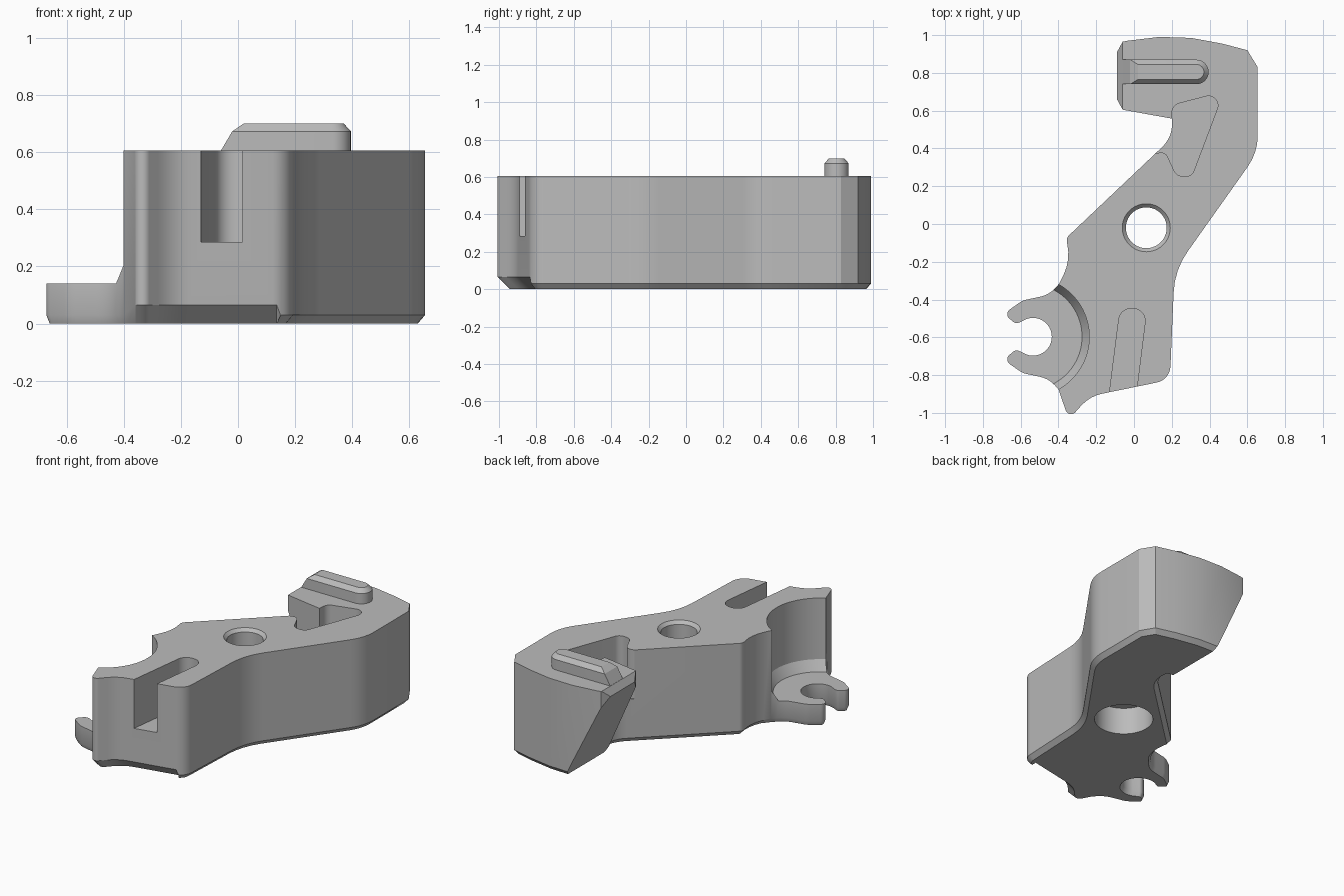
import bpy, bmesh, math
from mathutils import Vector

if "Cube" in bpy.data.objects:
    bpy.data.objects.remove(bpy.data.objects["Cube"])

TOP = 0.605
grey = bpy.data.materials.new("plain grey")
grey.diffuse_color = (0.5, 0.5, 0.5, 1)
grey.use_nodes = True
grey.node_tree.nodes["Principled BSDF"].inputs["Base Color"].default_value = grey.diffuse_color


def rounded(corners):
    """Turn (x, y, radius) corners into a filleted outline."""
    out, n = [], len(corners)
    for i, (x, y, r) in enumerate(corners):
        p = Vector((x, y))
        if r == 0:
            out.append(p)
            continue
        a = Vector(corners[i - 1][:2]) - p
        b = Vector(corners[(i + 1) % n][:2]) - p
        half = a.angle(b) / 2
        r = min(r, 0.9 * min(a.length, b.length) * math.tan(half))
        a.normalize()
        b.normalize()
        c = p + (a + b).normalized() * (r / math.sin(half))
        t = r / math.tan(half)
        va, vb = p + a * t - c, p + b * t - c
        turn = va.angle(vb)
        steps = max(3, round(math.degrees(turn) / 9))
        for k in range(steps + 1):
            f = k / steps
            out.append(c + (va * math.sin((1 - f) * turn) + vb * math.sin(f * turn)) / math.sin(turn))
    return out


def loft(name, rings):
    """Join closed rings of equal length and cap both ends."""
    bm = bmesh.new()
    vs = [[bm.verts.new(p) for p in ring] for ring in rings]
    n = len(rings[0])
    for lo, hi in zip(vs, vs[1:]):
        for i in range(n):
            j = (i + 1) % n
            bm.faces.new((lo[i], lo[j], hi[j], hi[i]))
    bm.faces.new(vs[0][::-1])
    bm.faces.new(vs[-1])
    bmesh.ops.recalc_face_normals(bm, faces=bm.faces)
    if bm.calc_volume(signed=True) < 0:
        bmesh.ops.reverse_faces(bm, faces=bm.faces)
    me = bpy.data.meshes.new(name)
    bm.to_mesh(me)
    bm.free()
    ob = bpy.data.objects.new(name, me)
    bpy.context.collection.objects.link(ob)
    me.materials.append(grey)
    return ob


def prism(name, pts, z0, z1):
    return loft(name, [[(p[0], p[1], z) for p in pts] for z in (z0, z1)])


def lathe(name, x, y, profile, n=64):
    return loft(name, [[(x + r * math.cos(k * math.tau / n), y + r * math.sin(k * math.tau / n), z)
                        for k in range(n)] for r, z in profile])


def smooth(ob):
    bpy.ops.object.select_all(action='DESELECT')
    bpy.context.view_layer.objects.active = ob
    ob.select_set(True)
    bpy.ops.object.shade_smooth_by_angle(angle=math.radians(25))


def cut(ob, cutter):
    m = ob.modifiers.new("cut", 'BOOLEAN')
    m.operation, m.solver, m.object = 'DIFFERENCE', 'EXACT', cutter
    bpy.context.view_layer.objects.active = ob
    bpy.ops.object.modifier_apply(modifier=m.name)
    bpy.data.objects.remove(cutter)


# Body outline, counter-clockwise from the hooked end
neck = [(-0.06, 0.965, 0), (-0.09, 0.91, 0), (-0.09, 0.66, 0), (-0.06, 0.605, 0),
        (0.20, 0.558, 0), (0.21, 0.465, 0.17), (-0.36, -0.075, 0.04), (-0.335, -0.19, 0.25),
        (-0.395, -0.315, 0)]
# Forked clip: one finger, the round mouth, and the mirrored finger
CX, CY = -0.535, -0.597
finger = [(-0.45, -0.375, 0.15), (-0.59, -0.405, 0.1), (-0.69, -0.475, 0.03), (-0.625, -0.53, 0.03)]
mouth = [(CX + 0.1 * math.cos(math.radians(a)), CY + 0.1 * math.sin(math.radians(a)), 0)
         for a in range(110, -111, -10)]
clip = finger + mouth + [(x, 2 * CY - y, r) for x, y, r in reversed(finger)]
rest = [(-0.40, -0.875, 0), (-0.345, -1.035, 0.03), (-0.235, -0.912, 0.2), (0.19, -0.825, 0.09),
        (0.215, -0.243, 0.4), (0.655, 0.378, 0.28), (0.655, 0.83, 0), (0.60, 0.92, 0),
        (0.22, 1.02, 1.2)]
outline = rounded(neck + clip + rest)

# Body with a chamfered lower rim, larger along the front edge
bottom, rim = [], []
n = len(outline)
for i, p in enumerate(outline):
    e1 = (p - outline[i - 1]).normalized()
    e2 = (outline[(i + 1) % n] - p).normalized()
    nrm = Vector((-e1.y - e2.y, e1.x + e2.x)).normalized()
    nrm /= max(0.5, nrm.dot(Vector((-e1.y, e1.x))))
    if p.y < -0.83 and -0.39 < p.x < 0.14:
        q, h = p + Vector((0, 0.065)), 0.065
    else:
        q, h = p + nrm * (0.012 if p.x < -0.38 else 0.026), 0.03
    bottom.append((q.x, q.y, 0))
    rim.append((p.x, p.y, h))
body = loft("body", [bottom, rim, [(p.x, p.y, TOP) for p in outline]])

# Round scoop above the clip, with a sloped foot
cut(body, lathe("scoop", -0.555, -0.597, [(0.28, 0.14), (0.318, 0.205), (0.318, 0.8)], 96))

# Sloping underside of the hooked end
slope = [(-0.06, 0.608), (-0.09, 0.56), (0.18, 0.0), (0.204, -0.05), (-0.3, -0.05), (-0.3, 0.608)]
cut(body, loft("hook_slope", [[(x, y, z) for x, z in slope] for y in (0.53, 1.1)]))

# Pocket beside the hook
pocket = rounded([(0.10, 0.37, 0), (0.165, 0.385, 0.04), (0.225, 0.255, 0.05), (0.305, 0.25, 0.045),
                  (0.475, 0.70, 0.05), (0.205, 0.63, 0.05), (0.197, 0.55, 0), (0.12, 0.5, 0),
                  (0.07, 0.42, 0)])
cut(body, prism("pocket", pocket, 0.285, 0.8))

# Slot open to the front
slot = rounded([(-0.142, -0.99, 0), (0.0, -0.99, 0), (0.068, -0.447, 0.066), (-0.073, -0.447, 0.066)])
cut(body, prism("slot", slot, 0.285, 0.8))

# Pivot hole: wide bore below, narrow bore above, countersunk top
cut(body, lathe("pivot_hole", 0.065, -0.02,
                [(0.178, -0.1), (0.178, 0.18), (0.108, 0.18), (0.108, 0.585), (0.128, 0.606), (0.128, 0.8)]))
smooth(body)

# Key bar on top of the hook: rounded far end, sloped near end
rings = []
for z, x0, r in ((0.595, -0.06, 0.065), (TOP, -0.06, 0.065), (0.673, -0.02, 0.065), (0.70, 0.02, 0.04)):
    ring = [(x0, 0.805 + r, z), (x0, 0.805 - r, z)]
    ring += [(0.33 + r * math.sin(a), 0.805 - r * math.cos(a), z)
             for a in (math.pi * k / 16 for k in range(17))]
    rings.append(ring)
smooth(loft("key_bar", rings))
